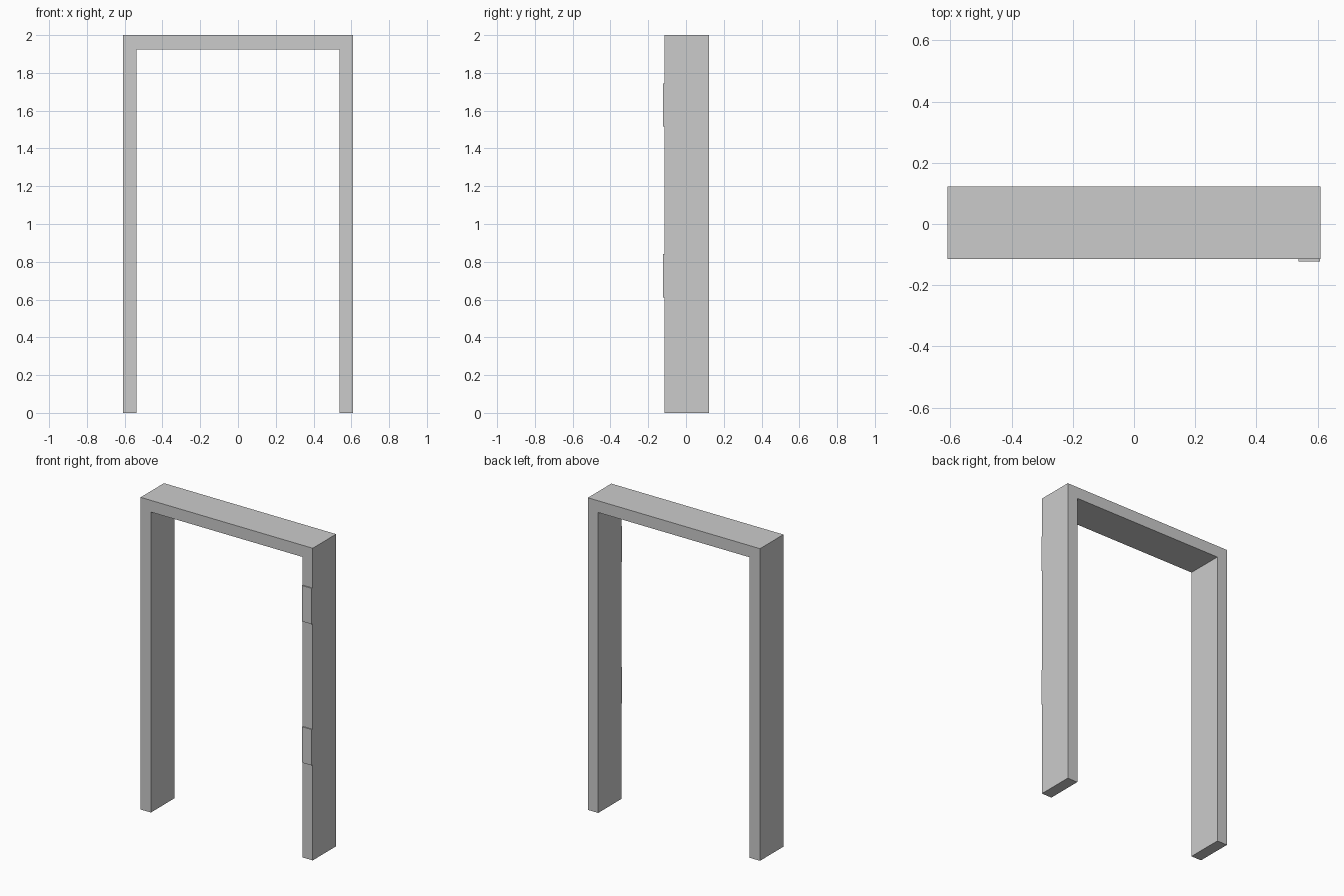
import bpy, bmesh

if "Cube" in bpy.data.objects:
    bpy.data.objects.remove(bpy.data.objects["Cube"])

HALF_W, INNER_W = 0.61, 0.537      # outer and inner half widths
HEIGHT, OPENING = 2.0, 1.925       # overall height, underside of lintel
FRONT, BACK = -0.115, 0.122
PLATE_FRONT = -0.122


def extrude_profile(name, points, y0, y1):
    """Extrude an x/z outline from y0 to y1."""
    bm = bmesh.new()
    face = bm.faces.new([bm.verts.new((x, y0, z)) for x, z in points])
    out = bmesh.ops.extrude_face_region(bm, geom=[face])
    moved = [g for g in out["geom"] if isinstance(g, bmesh.types.BMVert)]
    bmesh.ops.translate(bm, verts=moved, vec=(0, y1 - y0, 0))
    bmesh.ops.recalc_face_normals(bm, faces=bm.faces)
    mesh = bpy.data.meshes.new(name)
    bm.to_mesh(mesh)
    bm.free()
    obj = bpy.data.objects.new(name, mesh)
    bpy.context.collection.objects.link(obj)
    return obj


# Door frame: two jambs and lintel in one piece
half = [(HALF_W, HEIGHT), (HALF_W, 0), (INNER_W, 0), (INNER_W, OPENING)]
outline = half + [(-x, z) for x, z in reversed(half)]
extrude_profile("door_frame", outline, FRONT, BACK)

# Thin hinge plates on the front of the right jamb
for name, z0, z1 in (("lower_hinge_plate", 0.61, 0.84),
                     ("upper_hinge_plate", 1.515, 1.745)):
    x0, x1 = INNER_W + 0.001, HALF_W - 0.002
    extrude_profile(name, [(x0, z0), (x1, z0), (x1, z1), (x0, z1)],
                    PLATE_FRONT, FRONT)
